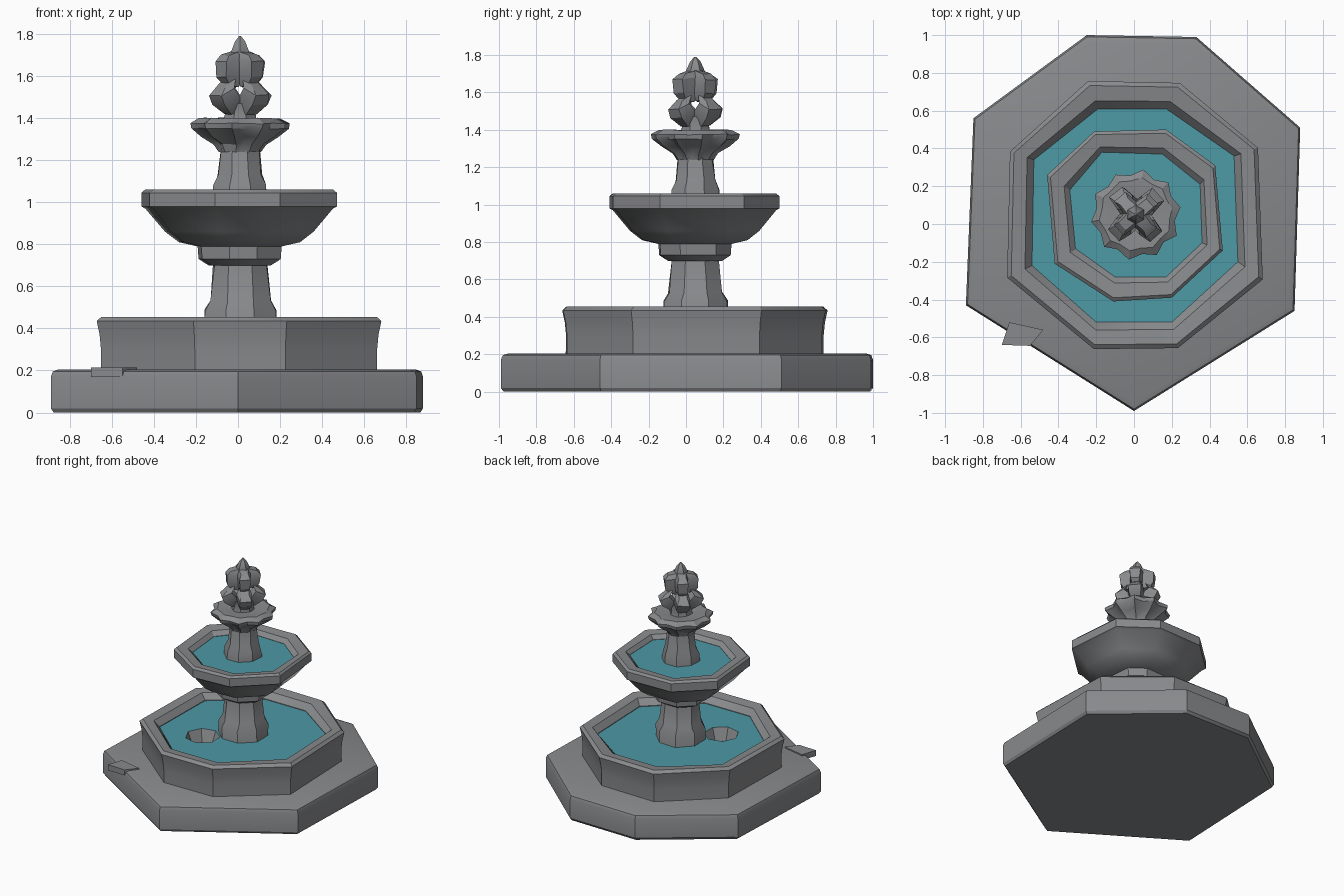
import bpy, bmesh, math, random
from mathutils import Vector, Matrix

if "Cube" in bpy.data.objects:
    bpy.data.objects.remove(bpy.data.objects["Cube"])

random.seed(4)
CX, CY = 0.01, 0.05          # axis of the fountain


def material(name, rgb):
    m = bpy.data.materials.new(name)
    m.diffuse_color = (*rgb, 1)
    m.use_nodes = True
    m.node_tree.nodes["Principled BSDF"].inputs["Base Color"].default_value = m.diffuse_color
    return m


STONE = material("grey_stone", (0.25, 0.255, 0.265))
WATER = material("teal_water", (0.075, 0.32, 0.38))


def finish(name, bm, mats, angle=32):
    bmesh.ops.recalc_face_normals(bm, faces=bm.faces)
    me = bpy.data.meshes.new(name)
    bm.to_mesh(me)
    bm.free()
    ob = bpy.data.objects.new(name, me)
    bpy.context.collection.objects.link(ob)
    for m in mats:
        me.materials.append(m)
    bpy.ops.object.select_all(action='DESELECT')
    ob.select_set(True)
    bpy.context.view_layer.objects.active = ob
    bpy.ops.object.shade_smooth_by_angle(angle=math.radians(angle))
    return ob


def loft(name, rings, mats=(STONE,), jitter=0.0):
    """Skin a stack of equal-sized rings and cap both ends."""
    bm = bmesh.new()
    rows = [[bm.verts.new(Vector(p) + Vector([random.uniform(-jitter, jitter) for _ in p]))
             for p in ring] for ring in rings]
    for a, b in zip(rows, rows[1:]):
        for i in range(len(a)):
            j = (i + 1) % len(a)
            bm.faces.new((a[i], a[j], b[j], b[i]))
    bm.faces.new(rows[0])
    bm.faces.new(rows[-1])
    return finish(name, bm, mats)


def outline(poly, z, s=1.0):
    return [(CX + (x - CX) * s, CY + (y - CY) * s, z) for x, y in poly]


def mix(a, b, t, z):
    return [(p[0] + (q[0] - p[0]) * t, p[1] + (q[1] - p[1]) * t, z) for p, q in zip(a, b)]


def circle(r, z, n=8, cx=CX, cy=CY, turn=0.5, scallop=0.0):
    return [(cx + (r - scallop * (i % 2)) * math.cos((i + turn) * math.tau / n),
             cy + (r - scallop * (i % 2)) * math.sin((i + turn) * math.tau / n), z)
            for i in range(n)]


# Wide uneven bottom step
step = [(-.25, 1), (.33, .99), (.88, .51), (.85, -.46), (0, -.99), (-.89, -.43), (-.85, .56)]
loft("bottom_step", [outline(step, 0, .985), outline(step, .02), outline(step, .17),
                     outline(step, .195, .99), outline(step, .205, .96)])

# Broken slab lying on the corner of the step
chip = [(-.70, -.64), (-.55, -.645), (-.48, -.56), (-.66, -.52)]
loft("loose_slab", [[(x, y, .17) for x, y in chip], [(x, y, .215) for x, y in chip]])

# Lower basin with a rim sloping in to the water
b_out = [(.24, .74), (.65, .40), (.675, -.29), (.23, -.65), (-.21, -.655), (-.665, -.28),
         (-.65, .38), (-.24, .75)]
b_in = [(.17, .61), (.53, .36), (.55, -.2), (.2, -.52), (-.2, -.52), (-.54, -.22),
        (-.53, .34), (-.19, .61)]
loft("lower_basin", [outline(b_out, .15, .98), outline(b_out, .30, .98), outline(b_out, .37, .99),
                     outline(b_out, .435, 1.01), mix(b_out, b_in, .12, .455),
                     mix(b_out, b_in, .7, .445), outline(b_in, .40), outline(b_in, .24)])

# Lower water, with a sunken pit on one side of the column
water = loft("lower_water", [outline(b_in, .25, 1.01), outline(b_in, .395, 1.01)], (WATER, STONE))
pit = loft("pit_cutter", [circle(.09, .30, 7, -.20, -.16), circle(.15, .45, 7, -.20, -.16)],
           (WATER, STONE))
for f in pit.data.polygons:
    f.material_index = 0 if f.normal.z < -.9 else 1
cut = water.modifiers.new("pit", 'BOOLEAN')
cut.operation, cut.object, cut.solver = 'DIFFERENCE', pit, 'EXACT'
pit.hide_render = True
pit.hide_set(True)

# Lower column with a plinth
loft("lower_column", [circle(.185, .28), circle(.185, .485), circle(.155, .53),
                      circle(.135, .72)], jitter=.005)

# Upper bowl
u_out = [(.17, .50), (.43, .31), (.47, -.14), (.20, -.39), (-.11, -.41), (-.42, -.21),
         (-.46, .26), (-.21, .49)]
u_in = [(.15, .37), (.35, .21), (.36, -.10), (.17, -.28), (-.10, -.28), (-.31, -.13),
        (-.34, .18), (-.17, .38)]
loft("upper_bowl", [outline(u_out, .70, .32), outline(u_out, .73, .42), outline(u_out, .79, .43),
                    outline(u_out, .81, .62), outline(u_out, .86, .76), outline(u_out, .97, .96),
                    outline(u_out, .98, 1), outline(u_out, 1.045, 1),
                    mix(u_out, u_in, .15, 1.06), mix(u_out, u_in, .75, 1.05),
                    outline(u_in, 1.02), outline(u_in, .98)])
loft("upper_water", [outline(u_in, .99, 1.01), outline(u_in, 1.018, 1.01)], (WATER,))

# Upper column
loft("upper_column", [circle(.14, 1.0), circle(.135, 1.08), circle(.112, 1.13),
                      circle(.098, 1.25), circle(.09, 1.29)], jitter=.005)

# Small scalloped bowl and the neck above it
loft("small_bowl", [circle(.10, 1.24, 20), circle(.125, 1.275, 20, scallop=.02),
                    circle(.185, 1.31, 20, scallop=.04), circle(.235, 1.35, 20, scallop=.035),
                    circle(.24, 1.375, 20, scallop=.03), circle(.195, 1.40, 20, scallop=.015),
                    circle(.12, 1.395, 20), circle(.08, 1.39, 20)], jitter=.003)
loft("neck", [circle(.09, 1.37), circle(.075, 1.42), circle(.085, 1.47), circle(.04, 1.49)],
     jitter=.004)


def cross_section(r, z, depth, width, a, tilt=0.0):
    """Rectangle at radius r and heading a; tilt raises its outer edge."""
    rot = Matrix.Rotation(a, 3, 'Z')
    pts = [(r - depth, -width, z - tilt), (r + depth, -width * .8, z + tilt),
           (r + depth, width * .8, z + tilt), (r - depth, width, z - tilt)]
    return [tuple(rot @ Vector(p) + Vector((CX, CY, 0))) for p in pts]


# Four flaring leaves carrying four bud lobes
for i in range(4):
    a = math.radians(42 + 90 * i)
    loft(f"leaf_{i + 1}", [cross_section(.04, 1.43, .04, .035, a, -.01),
                           cross_section(.095, 1.48, .045, .06, a, -.015),
                           cross_section(.125, 1.525, .035, .055, a, -.015),
                           cross_section(.085, 1.575, .03, .035, a, -.02)], jitter=.004)
    loft(f"bud_{i + 1}", [cross_section(.065, 1.555, .025, .03, a, .005),
                          cross_section(.068, 1.59, .05, .045, a, .005),
                          cross_section(.07, 1.675, .055, .05, a, -.005),
                          cross_section(.055, 1.71, .04, .035, a, -.01)], jitter=.004)

# Pointed finial
loft("finial", [circle(.035, 1.58, 6), circle(.05, 1.68, 6), circle(.05, 1.715, 6),
                circle(.028, 1.765, 6), circle(.005, 1.79, 6)])
